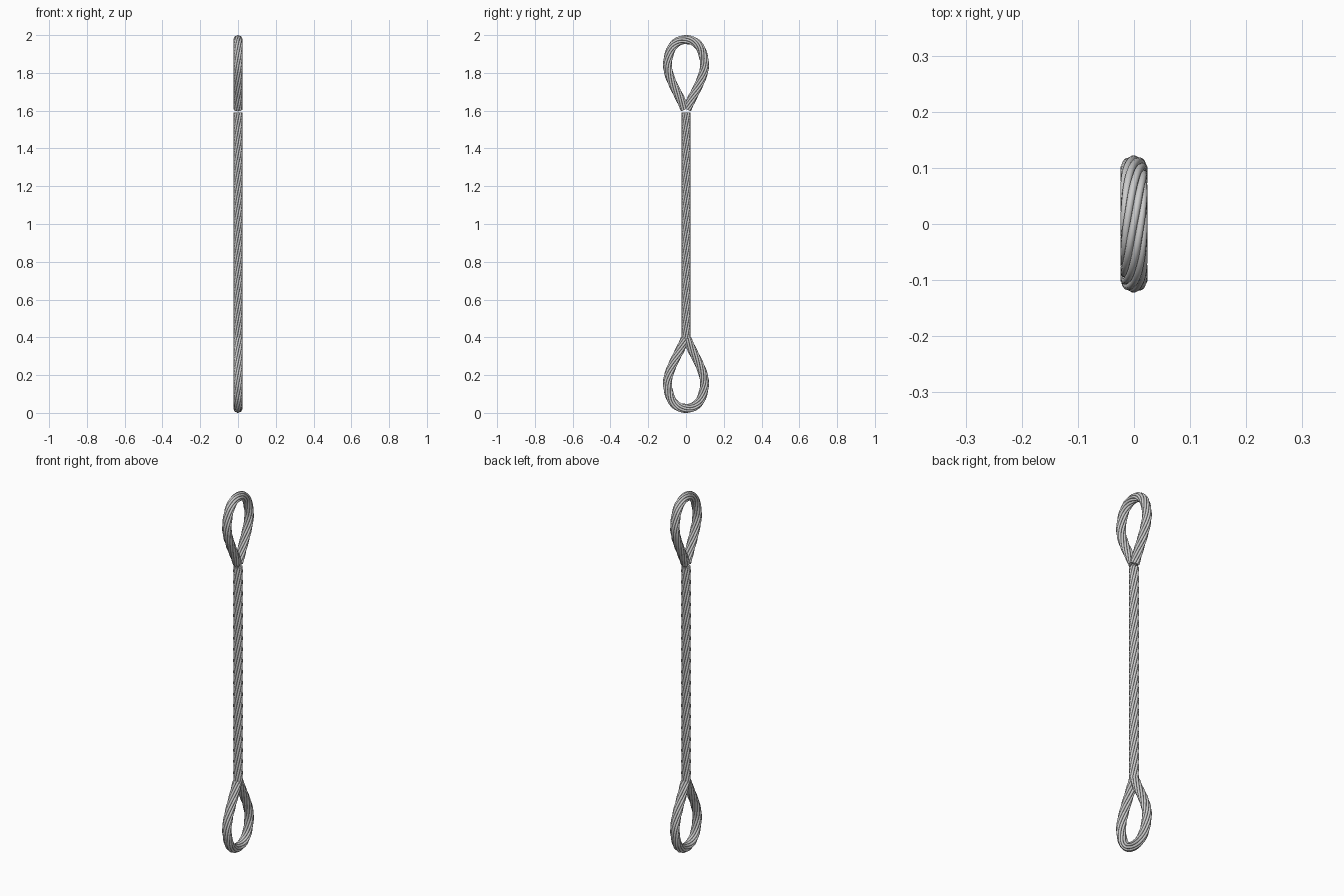
import bpy, bmesh, math
from mathutils import Vector
from mathutils.geometry import interpolate_bezier

if "Cube" in bpy.data.objects:
    bpy.data.objects.remove(bpy.data.objects["Cube"])

STRANDS, SIDES = 8, 10
LAY_R, STRAND_R, PITCH = 0.0172, 0.0070, 0.50


def smooth_path(pts, n):
    # Catmull-Rom through the guide points
    ext = [pts[0] * 2 - pts[1]] + pts + [pts[-1] * 2 - pts[-2]]
    out = []
    for a, b, c, d in zip(ext, ext[1:], ext[2:], ext[3:]):
        seg = interpolate_bezier(b, b + (c - a) / 6, c - (d - b) / 6, c, n + 1)
        out += seg[:-1]
    return out + [pts[-1]]


def rope(name, path):
    # helical strands wound around a path lying in the yz plane
    bm = bmesh.new()
    n = Vector((1, 0, 0))
    frames, s = [], 0.0
    for i, p in enumerate(path):
        if i:
            s += (p - path[i - 1]).length
        t = (path[min(i + 1, len(path) - 1)] - path[max(i - 1, 0)]).normalized()
        frames.append((p, t.cross(n), s))
    for k in range(STRANDS):
        rings = []
        for p, b, s in frames:
            a = 2 * math.pi * (k / STRANDS + s / PITCH)
            c = p + (n * math.cos(a) + b * math.sin(a)) * LAY_R
            ring = []
            for j in range(SIDES):
                u = a + 2 * math.pi * j / SIDES
                ring.append(bm.verts.new(c + (n * math.cos(u) + b * math.sin(u)) * STRAND_R))
            rings.append(ring)
        for r0, r1 in zip(rings, rings[1:]):
            for j in range(SIDES):
                m = (j + 1) % SIDES
                bm.faces.new((r0[j], r0[m], r1[m], r1[j]))
        bm.faces.new(rings[0][::-1])
        bm.faces.new(rings[-1])
    me = bpy.data.meshes.new(name)
    bm.to_mesh(me)
    bm.free()
    ob = bpy.data.objects.new(name, me)
    bpy.context.collection.objects.link(ob)
    bpy.context.view_layer.objects.active = ob
    ob.select_set(True)
    bpy.ops.object.shade_smooth_by_angle(angle=math.radians(50))
    ob.select_set(False)


# straight rope between the eyes
rope("rope_shaft", [Vector((0, 0, 0.39 + 1.20 * i / 90)) for i in range(91)])

# teardrop eye: one half as (y, z), mirrored to the other side
half = [(0.004, 1.607), (0.034, 1.67), (0.069, 1.74), (0.093, 1.805),
        (0.097, 1.86), (0.079, 1.927), (0.044, 1.965)]
eye = [Vector((0, y, z)) for y, z in half] + [Vector((0, 0, 1.976))]
eye += [Vector((0, -y, z)) for y, z in reversed(half)]
path = smooth_path(eye, 6)
rope("upper_eye", path)
# lower eye is the upper one turned over, keeping the lay direction
rope("lower_eye", [Vector((0, -p.y, 2 - p.z)) for p in path])
